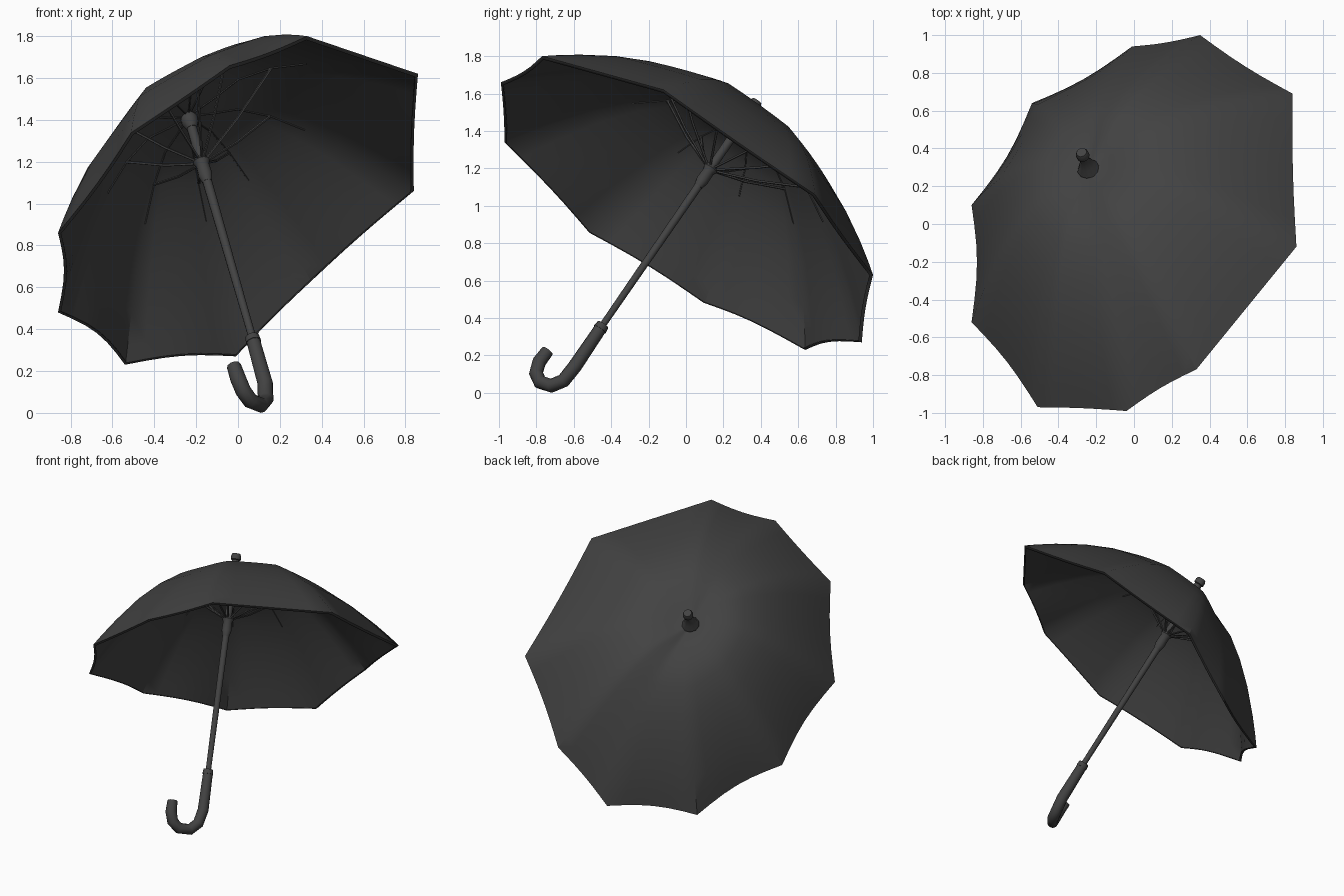
import bpy, bmesh, math
from mathutils import Vector

if "Cube" in bpy.data.objects:
    bpy.data.objects.remove(bpy.data.objects["Cube"], do_unlink=True)


def material(name, grey):
    mat = bpy.data.materials.new(name)
    mat.use_nodes = True
    colour = (grey, grey, grey, 1)
    mat.diffuse_color = colour
    mat.node_tree.nodes["Principled BSDF"].inputs["Base Color"].default_value = colour
    return mat


charcoal = material("charcoal", 0.055)

APEX = Vector((-0.241, 0.291, 1.432))
GRIP_TOP = Vector((0.07, -0.45, 0.355))
AXIS = (APEX - GRIP_TOP).normalized()

# Rib tips around the rim
TIPS = [Vector(p) for p in (
    (0.35, 1.0, 0.63), (0.84, 0.69, 1.06), (0.86, -0.12, 1.62),
    (0.33, -0.77, 1.80), (-0.04, -0.99, 1.66), (-0.51, -0.97, 1.34),
    (-0.86, -0.52, 0.86), (-0.86, 0.10, 0.48), (-0.54, 0.64, 0.23),
    (-0.01, 0.94, 0.27))]
CENTRE = sum(TIPS, Vector()) / len(TIPS)

# How strongly each rib arches, and how far each panel's hem curves inward
ARCH = [0.9, 0.93, 1, 1, 1.05, 1.3, 1.3, 1.1, 1, 0.92]
SCALLOP = [0.012, 0.01, 0, 0.015, 0.005, 0.02, 0.035, 0.04, 0.03, 0.01]

# Bulge of a rib above its straight chord: (distance along rib, height)
PROFILE = [(0.03, 0.008), (0.12, 0.062), (0.25, 0.15), (0.4, 0.183), (0.55, 0.173),
           (0.7, 0.138), (0.85, 0.079), (0.94, 0.034), (1, 0)]


def finish(name, bm, angle=40):
    bmesh.ops.recalc_face_normals(bm, faces=bm.faces)
    mesh = bpy.data.meshes.new(name)
    bm.to_mesh(mesh)
    bm.free()
    mesh.materials.append(charcoal)
    obj = bpy.data.objects.new(name, mesh)
    bpy.context.collection.objects.link(obj)
    bpy.ops.object.select_all(action='DESELECT')
    obj.select_set(True)
    bpy.context.view_layer.objects.active = obj
    bpy.ops.object.shade_smooth_by_angle(angle=math.radians(angle))
    return obj


def sweep(bm, points, radii, sides):
    """Add a capped round tube through the points."""
    rings = []
    side = None
    for i, p in enumerate(points):
        ahead = points[min(i + 1, len(points) - 1)] - points[max(i - 1, 0)]
        ahead.normalize()
        side = side or ahead.orthogonal()
        side = (side - ahead * side.dot(ahead)).normalized()
        other = ahead.cross(side)
        ring = []
        for k in range(sides):
            a = math.tau * k / sides
            ring.append(bm.verts.new(p + (side * math.cos(a) + other * math.sin(a)) * radii[i]))
        rings.append(ring)
    for low, high in zip(rings, rings[1:]):
        for k in range(sides):
            j = (k + 1) % sides
            bm.faces.new((low[k], low[j], high[j], high[k]))
    bm.faces.new(rings[0])
    bm.faces.new(rings[-1])


def tube(name, points, radii, sides=12):
    bm = bmesh.new()
    sweep(bm, points, radii, sides)
    return finish(name, bm)


def along(distance):
    return APEX + AXIS * distance


def rim(k, s, t):
    """Rim direction in panel k: rounded near the apex, straight at the hem."""
    a, b, c, d = (TIPS[(k + i) % len(TIPS)] for i in (-1, 0, 1, 2))
    curve = (b * 2 + (c - a) * s + (a * 2 - b * 5 + c * 4 - d) * s * s
             + (b * 3 - a - c * 3 + d) * s ** 3) / 2
    return b.lerp(c, s).lerp(curve, 0.65 * (1 - t))


def canopy_point(k, s, t, bulge):
    scallop = SCALLOP[k] * math.sin(math.pi * s) * t ** 3
    edge = rim(k, s, t).lerp(CENTRE, scallop)
    arch = ARCH[k] * (1 - s) + ARCH[(k + 1) % len(ARCH)] * s
    # The arches all meet evenly at the apex
    arch = 1 + (arch - 1) * min(1, t * 1.5)
    return APEX.lerp(edge, t) + AXIS * bulge * arch


# Canopy: ten panels with a lightly scalloped rim and a narrow turned-in hem
STEPS = 6
bm = bmesh.new()
rows = []
for t, bulge in PROFILE:
    rows.append([bm.verts.new(canopy_point(k, i / STEPS, t, bulge))
                 for k in range(len(TIPS)) for i in range(STEPS)])
rows.append([bm.verts.new(v.co.lerp(CENTRE, 0.015) - AXIS * 0.008) for v in rows[-1]])
count = len(rows[0])
top = bm.verts.new(APEX)
for i in range(count):
    j = (i + 1) % count
    bm.faces.new((top, rows[0][i], rows[0][j]))
    for inner, outer in zip(rows, rows[1:]):
        bm.faces.new((inner[i], outer[i], outer[j], inner[j]))
canopy = finish("canopy", bm, 35)
cloth = canopy.modifiers.new("cloth thickness", 'SOLIDIFY')
cloth.thickness = 0.005

# Ribs under the seams, and stretchers from the runner to the ribs
ribs = bmesh.new()
stretchers = bmesh.new()
runner = along(-0.3)
for k in range(len(TIPS)):
    path = [canopy_point(k, 0, t, b) - AXIS * 0.009 for t, b in PROFILE[:5]]
    sweep(ribs, path, [0.004] * len(path), 5)
    joint = path[3]
    middle = runner.lerp(joint, 0.5) - AXIS * 0.015
    sweep(stretchers, [runner, middle, joint], [0.007] * 3, 5)
finish("ribs", ribs)
finish("stretchers", stretchers)

# Shaft, runner and crown along the axis
length = (APEX - GRIP_TOP).length
tube("shaft", [along(-length - 0.05), along(-0.24), along(0.03)], [0.018, 0.024, 0.024])
tube("runner", [along(d) for d in (-0.41, -0.37, -0.31, -0.29, -0.27)],
     [0.024, 0.034, 0.032, 0.042, 0.03])
tube("crown", [along(d) for d in (-0.09, -0.06, -0.03, -0.01)], [0.026, 0.04, 0.042, 0.03])

# Ferrule on top of the canopy
tube("ferrule", [along(d) for d in (0.0, 0.04, 0.08, 0.115, 0.12, 0.145, 0.16)],
     [0.06, 0.042, 0.028, 0.026, 0.035, 0.035, 0.028], 10)

# Hooked handle
hook = [GRIP_TOP] + [Vector(p) for p in (
    (0.13, -0.595, 0.14), (0.132, -0.655, 0.065), (0.11, -0.72, 0.038),
    (0.06, -0.78, 0.057), (0.025, -0.802, 0.105), (0.0, -0.785, 0.165),
    (-0.02, -0.74, 0.225))]
tube("handle", hook, [0.034] + [0.038] * 6 + [0.034], 10)
tube("handle_collar", [along(-length - 0.02), along(-length + 0.012)], [0.038, 0.034], 10)
